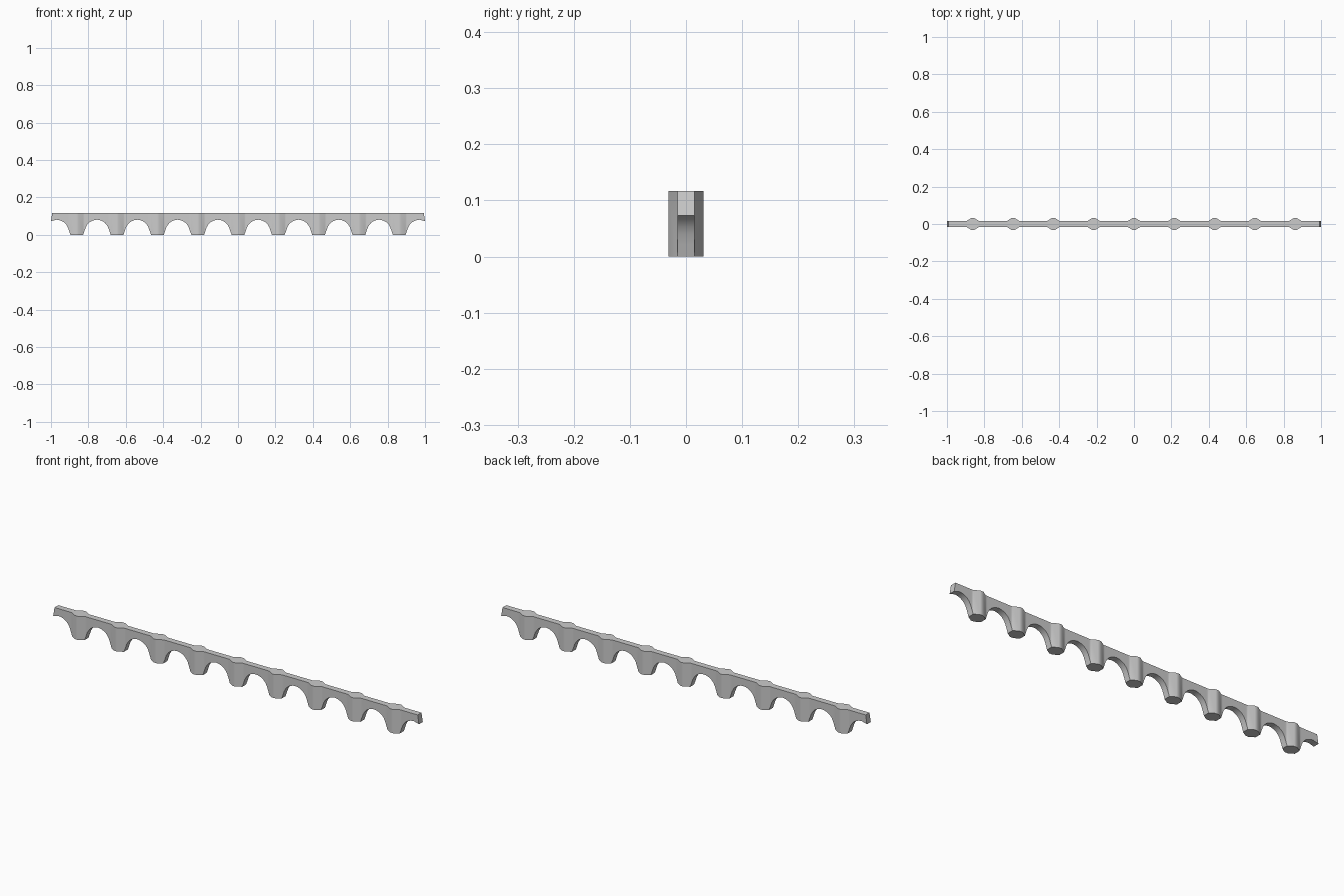
import bpy, bmesh

if "Cube" in bpy.data.objects:
    bpy.data.objects.remove(bpy.data.objects["Cube"])

TOP = 0.117
SPACING = 0.2155
PIERS = 9

# Half bay, measured from a pier centre: (offset, underside height, half thickness)
half = [(0.009, 0.0, 0.0315), (0.034, 0.0, 0.0155), (0.041, 0.02, 0.015),
        (0.048, 0.04, 0.015), (0.056, 0.054, 0.015), (0.067, 0.066, 0.015),
        (0.08, 0.074, 0.015), (0.094, 0.079, 0.015)]

# Cross-section stations along the whole viaduct
stations = []
for i in range(PIERS):
    cx = (i - PIERS // 2) * SPACING
    for off, z, h in half:
        stations += [(cx - off, z, h), (cx + off, z, h)]
for i in range(PIERS - 1):
    stations.append(((i - PIERS // 2 + 0.5) * SPACING, 0.081, 0.015))
for s in (-1, 1):
    stations += [(s * 0.972, 0.081, 0.015), (s * 1.0, 0.073, 0.015)]
stations.sort()

# Loft rectangles through the stations: arches, pointed piers and parapet in one
bm = bmesh.new()
rings = []
for x, z, h in stations:
    tx = x * 0.993 if abs(x) > 0.99 else x
    rings.append([bm.verts.new(p) for p in
                  ((x, -h, z), (x, h, z), (tx, h, TOP), (tx, -h, TOP))])
for a, b in zip(rings, rings[1:]):
    for k in range(4):
        n = (k + 1) % 4
        bm.faces.new((a[k], a[n], b[n], b[k]))
bm.faces.new(rings[0])
bm.faces.new(rings[-1])
bmesh.ops.recalc_face_normals(bm, faces=bm.faces)

mesh = bpy.data.meshes.new("arched_viaduct")
bm.to_mesh(mesh)
bm.free()
viaduct = bpy.data.objects.new("arched_viaduct", mesh)
bpy.context.collection.objects.link(viaduct)
bpy.context.view_layer.objects.active = viaduct
viaduct.select_set(True)
bpy.ops.object.shade_smooth_by_angle(angle=1.1)
